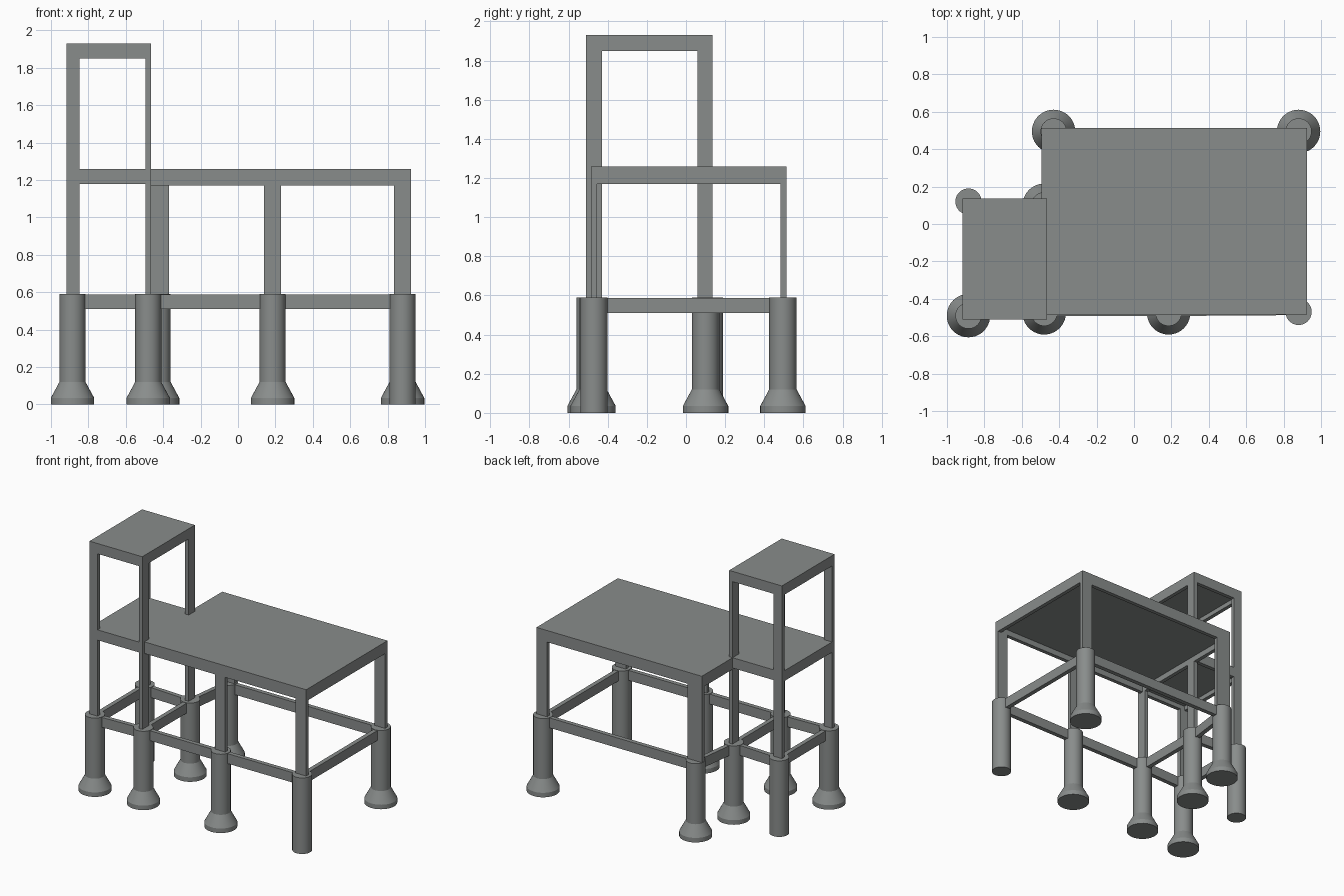
import bpy, bmesh, math

if "Cube" in bpy.data.objects:
    bpy.data.objects.remove(bpy.data.objects["Cube"])

def material(name, rgb):
    m = bpy.data.materials.new(name)
    m.diffuse_color = (*rgb, 1)
    m.use_nodes = True
    m.node_tree.nodes["Principled BSDF"].inputs["Base Color"].default_value = m.diffuse_color
    return m

CONCRETE = material("concrete grey", (0.25, 0.265, 0.26))

def finish(name, bm):
    me = bpy.data.meshes.new(name)
    bmesh.ops.recalc_face_normals(bm, faces=bm.faces[:])
    bm.to_mesh(me)
    bm.free()
    me.materials.append(CONCRETE)
    ob = bpy.data.objects.new(name, me)
    bpy.context.collection.objects.link(ob)
    return ob

def box(name, x0, x1, y0, y1, z0, z1):
    bm = bmesh.new()
    bmesh.ops.create_cube(bm, size=1)
    for v in bm.verts:
        v.co.x = x1 if v.co.x > 0 else x0
        v.co.y = y1 if v.co.y > 0 else y0
        v.co.z = z1 if v.co.z > 0 else z0
    return finish(name, bm)

def pile(name, x, y, belled, n=40):
    # round pile, with a flared foot when belled
    prof = [(0.07, 0), (0.07, 0.59)]
    if belled:
        prof = [(0.116, 0), (0.116, 0.035), (0.07, 0.12), (0.07, 0.59)]
    bm = bmesh.new()
    rings = [[bm.verts.new((x + r * math.cos(2 * math.pi * i / n),
                            y + r * math.sin(2 * math.pi * i / n), z))
              for i in range(n)] for r, z in prof]
    for a, b in zip(rings, rings[1:]):
        for i in range(n):
            j = (i + 1) % n
            bm.faces.new((a[i], a[j], b[j], b[i]))
    bm.faces.new(rings[0][::-1])
    bm.faces.new(rings[-1])
    ob = finish(name, bm)
    bpy.ops.object.select_all(action='DESELECT')
    ob.select_set(True)
    bpy.context.view_layer.objects.active = ob
    bpy.ops.object.shade_smooth_by_angle(angle=math.radians(20))

def grade_beam(name, a, b, w=0.034, z0=0.51, z1=0.587):
    # horizontal beam between two pile centres
    dx, dy = b[0] - a[0], b[1] - a[1]
    L = math.hypot(dx, dy)
    ob = box(name, 0, L, -w / 2, w / 2, z0, z1)
    ob.location = (a[0], a[1], 0)
    ob.rotation_euler.z = math.atan2(dy, dx)

def deck(name, x0, x1, y0, y1, z0, z1, t=0.045, w=0.03):
    # thin slab with a downstand beam along each edge
    box(name + "_slab", x0, x1, y0, y1, z1 - t, z1)
    box(name + "_front_beam", x0, x1, y0, y0 + w, z0, z1 - t)
    box(name + "_back_beam", x0, x1, y1 - w, y1, z0, z1 - t)
    box(name + "_left_beam", x0, x0 + w, y0 + w, y1 - w, z0, z1 - t)
    box(name + "_right_beam", x1 - w, x1, y0 + w, y1 - w, z0, z1 - t)

# piles
P = {
    "tower_front_left": (-0.885, -0.49, True),
    "tower_front_right": (-0.48, -0.475, True),
    "tower_back_left": (-0.885, 0.12, False),
    "tower_back_right": (-0.48, 0.10, True),
    "main_front_middle": (0.185, -0.475, True),
    "main_front_right": (0.88, -0.47, False),
    "main_back_right": (0.88, 0.495, True),
    "main_back_left": (-0.43, 0.495, True),
}
for name, (x, y, belled) in P.items():
    pile(name + "_pile", x, y, belled)

# grade beams linking the piles
links = [("tower_front_left", "tower_front_right"), ("tower_front_right", "main_front_middle"),
         ("main_front_middle", "main_front_right"), ("main_front_right", "main_back_right"),
         ("main_back_right", "main_back_left"), ("main_back_left", "tower_back_right"),
         ("tower_back_right", "tower_front_right"), ("tower_back_right", "tower_back_left"),
         ("tower_back_left", "tower_front_left")]
for i, (a, b) in enumerate(links):
    grade_beam(f"grade_beam_{i + 1}", P[a], P[b])

# main deck, tower floor and tower roof
deck("main_deck", -0.495, 0.925, -0.485, 0.513, 1.17, 1.26)
deck("tower_floor", -0.918, -0.465, -0.51, 0.135, 1.18, 1.26)
deck("tower_roof", -0.918, -0.465, -0.51, 0.135, 1.85, 1.93)

# main columns, broad along x
for name, x0, x1, y0 in [("front_middle", 0.14, 0.23, -0.485), ("front_right", 0.835, 0.925, -0.485),
                         ("back_right", 0.835, 0.925, 0.483), ("back_left", -0.495, -0.37, 0.483)]:
    box(name + "_column", x0, x1, y0, y0 + 0.03, 0.58, 1.18)

# tower columns: left pair broad along x, right pair broad along y
for name, x0, x1, y0, y1 in [("front_left", -0.918, -0.848, -0.51, -0.48),
                             ("back_left", -0.918, -0.848, 0.105, 0.135),
                             ("front_right", -0.495, -0.465, -0.51, -0.43),
                             ("back_right", -0.495, -0.465, 0.06, 0.135)]:
    box("tower_" + name + "_column", x0, x1, y0, y1, 0.58, 1.86)
